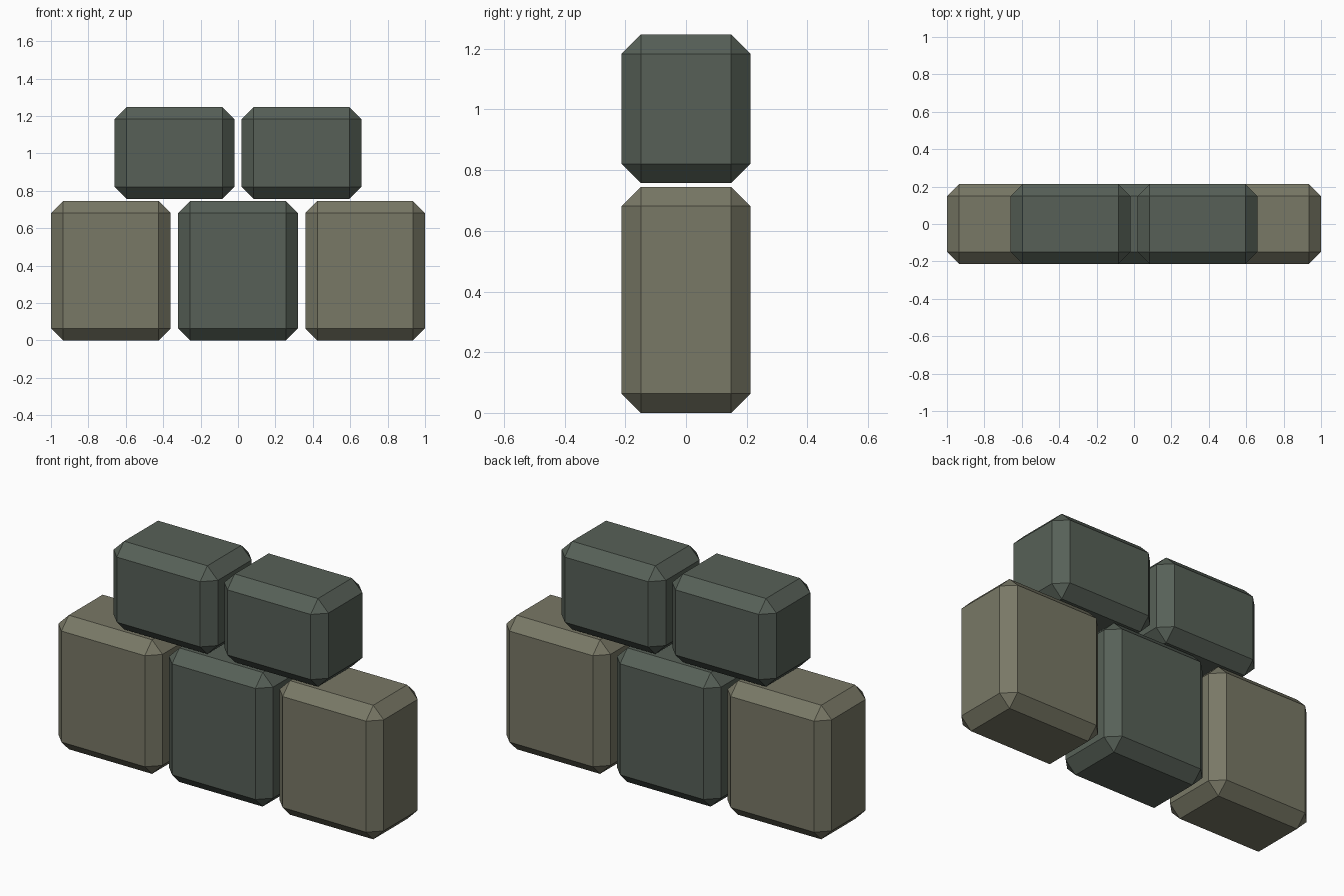
import bpy
import bmesh

if "Cube" in bpy.data.objects:
    bpy.data.objects.remove(bpy.data.objects["Cube"])

DEPTH, CHAMFER = 0.426, 0.064


def material(name, rgb):
    m = bpy.data.materials.new(name)
    m.diffuse_color = (*rgb, 1)
    m.use_nodes = True
    m.node_tree.nodes["Principled BSDF"].inputs["Base Color"].default_value = m.diffuse_color
    return m


olive = material("olive_stone", (0.190, 0.188, 0.133))
green = material("grey_green_stone", (0.095, 0.118, 0.096))


def block(name, x, z0, z1, mat):
    """Chamfered box, 0.64 wide, centred at x, from z0 to z1."""
    bm = bmesh.new()
    bmesh.ops.create_cube(bm, size=1)
    bmesh.ops.scale(bm, vec=(0.64, DEPTH, z1 - z0), verts=bm.verts)
    bmesh.ops.bevel(bm, geom=bm.edges[:], offset=CHAMFER, segments=1,
                    affect='EDGES', offset_type='OFFSET')
    mesh = bpy.data.meshes.new(name)
    bm.to_mesh(mesh)
    bm.free()
    mesh.materials.append(mat)
    ob = bpy.data.objects.new(name, mesh)
    ob.location = (x, 0, (z0 + z1) / 2)
    bpy.context.collection.objects.link(ob)


# Lower row: three tall blocks
for name, x, mat in (("lower_left_block", -0.68, olive),
                     ("lower_middle_block", 0, green),
                     ("lower_right_block", 0.68, olive)):
    block(name, x, 0, 0.745, mat)

# Upper row: two shorter blocks straddling the joints
for name, x in (("upper_left_block", -0.34), ("upper_right_block", 0.34)):
    block(name, x, 0.757, 1.247, green)
